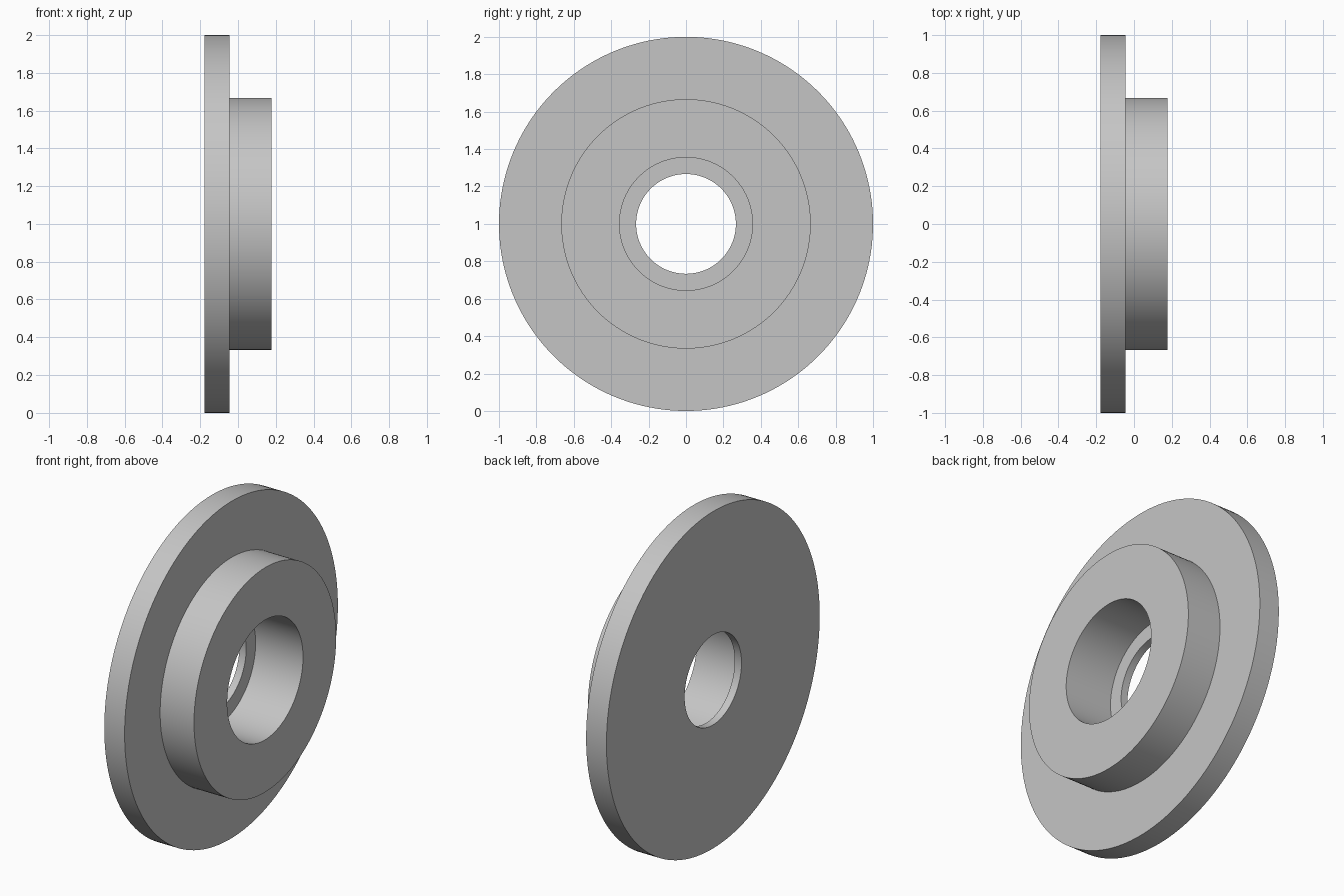
import bpy
import bmesh
from math import radians, tau

cube = bpy.data.objects.get("Cube")
if cube:
    bpy.data.objects.remove(cube, do_unlink=True)

# Plain grey material
grey = bpy.data.materials.new("light_grey")
grey.use_nodes = True
colour = (0.56, 0.56, 0.56, 1)
grey.diffuse_color = colour
grey.node_tree.nodes["Principled BSDF"].inputs["Base Color"].default_value = colour

# Proportions, in units of 1/45 of the diameter
UNIT = 2 / 45
BACK, LIP, SHOULDER, FRONT = (n * UNIT for n in (-4, -3, -1, 4))
FLANGE_R, HUB_R, BORE_R, HOLE_R = (n * UNIT for n in (22.5, 15, 8, 6))

# Closed section: flange, hub, counterbore and through hole
section = [
    (BACK, HOLE_R), (BACK, FLANGE_R), (SHOULDER, FLANGE_R), (SHOULDER, HUB_R),
    (FRONT, HUB_R), (FRONT, BORE_R), (LIP, BORE_R), (LIP, HOLE_R),
]

# Revolve the section around the x axis
bm = bmesh.new()
verts = [bm.verts.new((x, 0, r)) for x, r in section]
edges = [bm.edges.new((a, b)) for a, b in zip(verts, verts[1:] + verts[:1])]
bmesh.ops.spin(bm, geom=verts + edges, cent=(0, 0, 0), axis=(1, 0, 0),
               angle=tau, steps=160, use_merge=True)
bmesh.ops.remove_doubles(bm, verts=bm.verts[:], dist=0.0001)
bmesh.ops.recalc_face_normals(bm, faces=bm.faces[:])

mesh = bpy.data.meshes.new("flanged_bushing")
bm.to_mesh(mesh)
bm.free()
mesh.materials.append(grey)

bushing = bpy.data.objects.new("flanged_bushing", mesh)
bushing.location.z = FLANGE_R
bpy.context.collection.objects.link(bushing)

# Smooth round walls, crisp rims
bpy.ops.object.select_all(action="DESELECT")
bushing.select_set(True)
bpy.context.view_layer.objects.active = bushing
bpy.ops.object.shade_smooth_by_angle(angle=radians(30))
